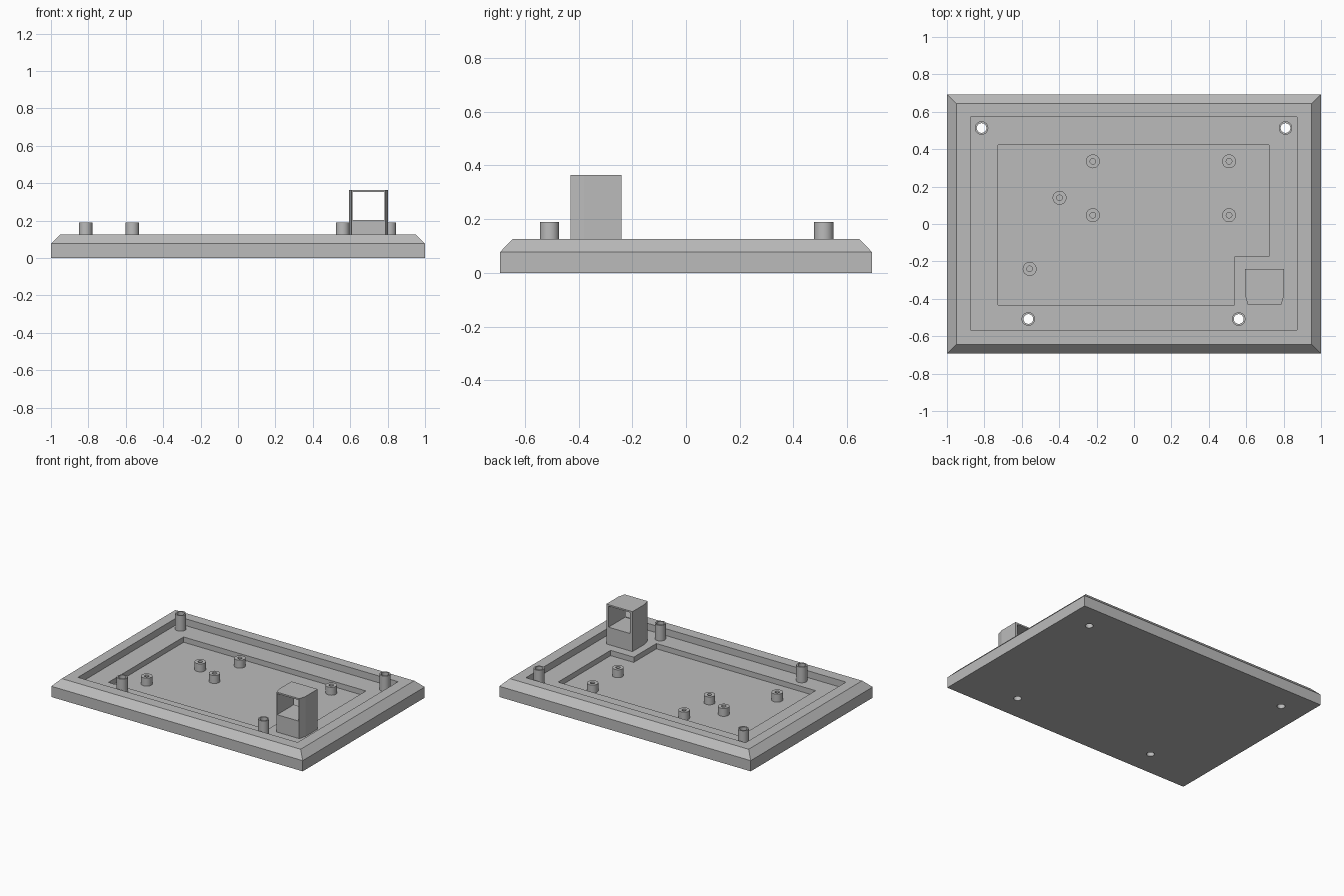
import bpy, bmesh, math

if "Cube" in bpy.data.objects:
    bpy.data.objects.remove(bpy.data.objects["Cube"])

grey = bpy.data.materials.new("grey_plastic")
grey.diffuse_color = (0.5, 0.5, 0.5, 1)
grey.use_nodes = True
grey.node_tree.nodes["Principled BSDF"].inputs["Base Color"].default_value = grey.diffuse_color


def finish(name, bm):
    bmesh.ops.recalc_face_normals(bm, faces=bm.faces[:])
    mesh = bpy.data.meshes.new(name)
    bm.to_mesh(mesh)
    bm.free()
    mesh.materials.append(grey)
    ob = bpy.data.objects.new(name, mesh)
    bpy.context.collection.objects.link(ob)
    return ob


def loft(name, rings):
    """Closed solid through a stack of (outline, z) sections."""
    bm = bmesh.new()
    loops = [[bm.verts.new((x, y, z)) for x, y in pts] for pts, z in rings]
    n = len(loops[0])
    for a, b in zip(loops, loops[1:]):
        for i in range(n):
            j = (i + 1) % n
            bm.faces.new((a[i], a[j], b[j], b[i]))
    bm.faces.new(loops[0][::-1])
    bm.faces.new(loops[-1])
    return finish(name, bm)


def rect(x0, x1, y0, y1):
    return [(x0, y0), (x1, y0), (x1, y1), (x0, y1)]


def circle(cx, cy, r, n=32):
    return [(cx + r * math.cos(2 * math.pi * i / n),
             cy + r * math.sin(2 * math.pi * i / n)) for i in range(n)]


def cut(target, cutter):
    mod = target.modifiers.new("cut", 'BOOLEAN')
    mod.operation, mod.solver, mod.object = 'DIFFERENCE', 'EXACT', cutter
    bpy.context.view_layer.objects.active = target
    bpy.ops.object.modifier_apply(modifier=mod.name)
    bpy.data.objects.remove(cutter)


def tube(name, cx, cy, r_out, r_in, z0, z1):
    """Hollow standoff standing on a floor, smooth round sides."""
    bm = bmesh.new()
    sections = [(r_out, z0), (r_out, z1), (r_in, z1), (r_in, z0)]
    loops = [[bm.verts.new((x, y, z)) for x, y in circle(cx, cy, r)]
             for r, z in sections]
    for a, b in zip(loops, loops[1:]):
        for i in range(32):
            j = (i + 1) % 32
            bm.faces.new((a[i], a[j], b[j], b[i]))
    ob = finish(name, bm)
    bpy.ops.object.select_all(action='DESELECT')
    ob.select_set(True)
    bpy.context.view_layer.objects.active = ob
    bpy.ops.object.shade_smooth_by_angle(angle=math.radians(35))


SHELF, FLOOR, RIM = 0.078, 0.04, 0.127

# Base plate with chamfered rim
outer = rect(-1, 1, -0.693, 0.693)
base = loft("base_plate", [(outer, 0), (outer, 0.077),
                           (rect(-0.95, 0.95, -0.645, 0.645), RIM)])

# Shallow shelf pocket, then the deeper notched pocket
cut(base, loft("shelf_cutter", [(rect(-0.875, 0.872, -0.568, 0.573), SHELF),
                                (rect(-0.875, 0.872, -0.568, 0.573), 0.3)]))
notched = [(-0.728, -0.432), (0.538, -0.432), (0.538, -0.175),
           (0.722, -0.175), (0.722, 0.422), (-0.728, 0.422)]
cut(base, loft("pocket_cutter", [(notched, FLOOR), (notched, 0.3)]))

# Tall corner posts with screw holes through the base
for i, (x, y) in enumerate([(-0.815, 0.513), (0.81, 0.513),
                            (-0.565, -0.508), (0.56, -0.508)]):
    hole = circle(x, y, 0.026)
    cut(base, loft("hole_cutter", [(hole, -0.1), (hole, 0.3)]))
    tube(f"corner_post_{i + 1}", x, y, 0.036, 0.026, SHELF, 0.19)

# Short board standoffs on the lower floor
for i, (x, y) in enumerate([(-0.22, 0.335), (0.508, 0.335), (-0.398, 0.14),
                            (-0.22, 0.047), (0.508, 0.047), (-0.558, -0.24)]):
    tube(f"board_standoff_{i + 1}", x, y, 0.037, 0.015, FLOOR, 0.097)

# Open housing with a window from front to back
body = [(0.594, -0.24), (0.594, -0.38), (0.608, -0.43),
        (0.788, -0.43), (0.802, -0.38), (0.802, -0.24)]
housing = loft("open_housing", [(body, SHELF), (body, 0.365)])
window = rect(0.612, 0.784, -0.6, 0)
cut(housing, loft("window_cutter", [(window, 0.203), (window, 0.354)]))
